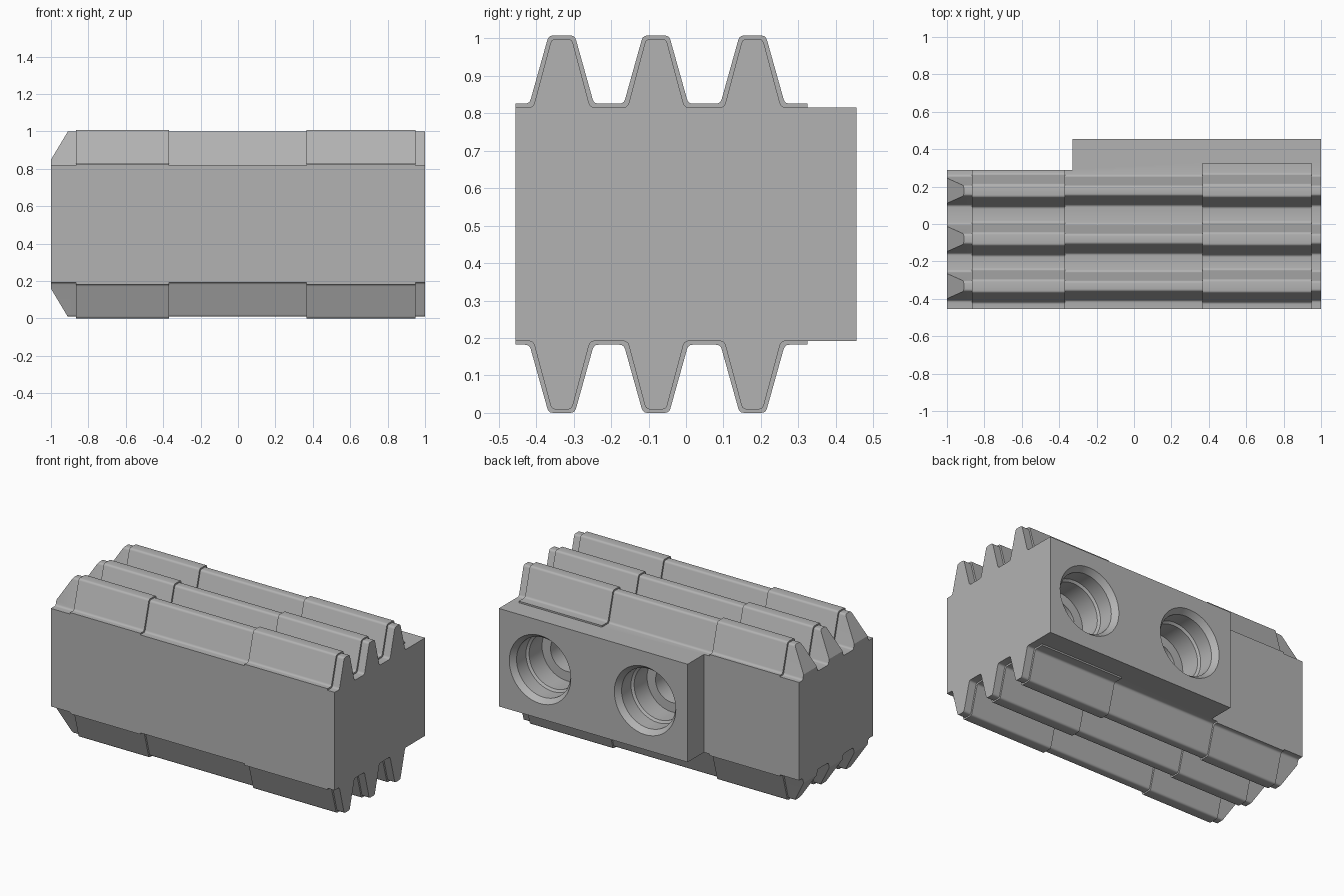
import bpy, bmesh, math
from mathutils import Vector

cube = bpy.data.objects.get("Cube")
if cube:
    bpy.data.objects.remove(cube)

MID = 0.504            # height of the horizontal symmetry plane
FRONT, BACK, LEDGE = -0.455, 0.455, 0.29
TEETH = (-0.332, -0.08, 0.178)

steel = bpy.data.materials.new("grey steel")
steel.use_nodes = True
steel.diffuse_color = (0.45, 0.45, 0.45, 1)
steel.node_tree.nodes["Principled BSDF"].inputs["Base Color"].default_value = (0.45, 0.45, 0.45, 1)


def make_object(name, bm):
    bmesh.ops.recalc_face_normals(bm, faces=bm.faces)
    mesh = bpy.data.meshes.new(name)
    bm.to_mesh(mesh)
    bm.free()
    mesh.materials.append(steel)
    obj = bpy.data.objects.new(name, mesh)
    bpy.context.collection.objects.link(obj)
    return obj


def rounded(prev, corner, nxt, size=0.012, steps=3):
    """Small arc replacing a sharp profile corner."""
    a = corner + (prev - corner).normalized() * size
    b = corner + (nxt - corner).normalized() * size
    ts = [i / steps for i in range(steps + 1)]
    return [a * (1 - t) ** 2 + corner * 2 * t * (1 - t) + b * t * t for t in ts]


def section(raised, pad, back):
    """Closed toothed outline; raised sections are slightly thicker."""
    grow = 0.01 if raised else 0
    base, tip = 0.312 + grow, 0.495 + grow * 0.9
    outline = [Vector((FRONT, base))]
    for c in TEETH:
        outline += [Vector((c + s, z)) for s, z in (
            (-0.076 - grow, base), (-0.027 - grow * 0.8, tip),
            (0.027 + grow * 0.8, tip), (0.076 + grow, base))]
    outline.append(Vector((pad, base)))
    top = [outline[0]]
    for i in range(1, len(outline) - 1):
        top += rounded(*outline[i - 1:i + 2])
    top += [outline[-1], Vector((pad, 0.312)), Vector((back, 0.312))]
    bottom = [Vector((p.x, -p.y)) for p in reversed(top)]
    return top + bottom


# Jaw body: toothed sections lofted along x, with steps at the raised pads
stations = [
    (-1, False, LEDGE, LEDGE), (-0.865, False, LEDGE, LEDGE),
    (-0.865, True, LEDGE, LEDGE), (-0.37, True, LEDGE, LEDGE),
    (-0.37, False, LEDGE, LEDGE), (-0.33, False, LEDGE, LEDGE),
    (-0.33, False, LEDGE, BACK), (0.365, False, 0.325, BACK),
    (0.365, True, 0.325, BACK), (0.95, True, 0.325, BACK),
    (0.95, False, 0.325, BACK), (1, False, 0.325, BACK)]
bm = bmesh.new()
rings = [[bm.verts.new((x, p.x, MID + p.y)) for p in section(*kind)]
         for x, *kind in stations]
for r, s in zip(rings, rings[1:]):
    for i in range(len(r)):
        j = (i + 1) % len(r)
        bm.faces.new((r[i], r[j], s[j], s[i]))
bm.faces.new(rings[0])
bm.faces.new(rings[-1])
bmesh.ops.remove_doubles(bm, verts=bm.verts, dist=0.0001)

# Sloped lead-in on the tooth ends
for side in (1, -1):
    cut = bmesh.ops.bisect_plane(
        bm, geom=bm.verts[:] + bm.edges[:] + bm.faces[:], dist=0.00001,
        plane_co=(-0.91, 0, MID + side * 0.495),
        plane_no=(-0.15, 0, side * 0.09), clear_outer=True)
    edges = [e for e in cut["geom_cut"] if isinstance(e, bmesh.types.BMEdge)]
    bmesh.ops.edgeloop_fill(bm, edges=edges)
body = make_object("jaw_body", bm)


def bolt_hole_cutter(x):
    """Stepped blind hole: countersink, counterbore, seat and pilot hole."""
    profile = [(0, -0.02), (0.232, -0.02), (0.19, 0.035), (0.19, 0.13),
               (0.175, 0.14), (0.175, 0.27), (0.115, 0.27), (0.115, 0.5), (0, 0.5)]
    cutter_bm = bmesh.new()
    verts = [cutter_bm.verts.new((x + r, BACK - d, MID)) for r, d in profile]
    edges = [cutter_bm.edges.new(pair) for pair in zip(verts, verts[1:])]
    bmesh.ops.spin(cutter_bm, geom=verts + edges, cent=(x, BACK, MID),
                   axis=(0, 1, 0), angle=math.tau, steps=48)
    bmesh.ops.remove_doubles(cutter_bm, verts=cutter_bm.verts, dist=0.0001)
    cutter = make_object("bolt_hole_cutter", cutter_bm)
    cutter.hide_render = True
    return cutter


# Two bolt holes in the rear mounting block
bpy.context.view_layer.objects.active = body
for x in (0.71, -0.03):
    cutter = bolt_hole_cutter(x)
    mod = body.modifiers.new("bolt_hole", "BOOLEAN")
    mod.operation = "DIFFERENCE"
    mod.solver = "EXACT"
    mod.object = cutter
    bpy.ops.object.modifier_apply(modifier=mod.name)
    bpy.data.objects.remove(cutter)

bpy.ops.object.select_all(action="DESELECT")
body.select_set(True)
bpy.ops.object.shade_smooth_by_angle(angle=math.radians(30))
